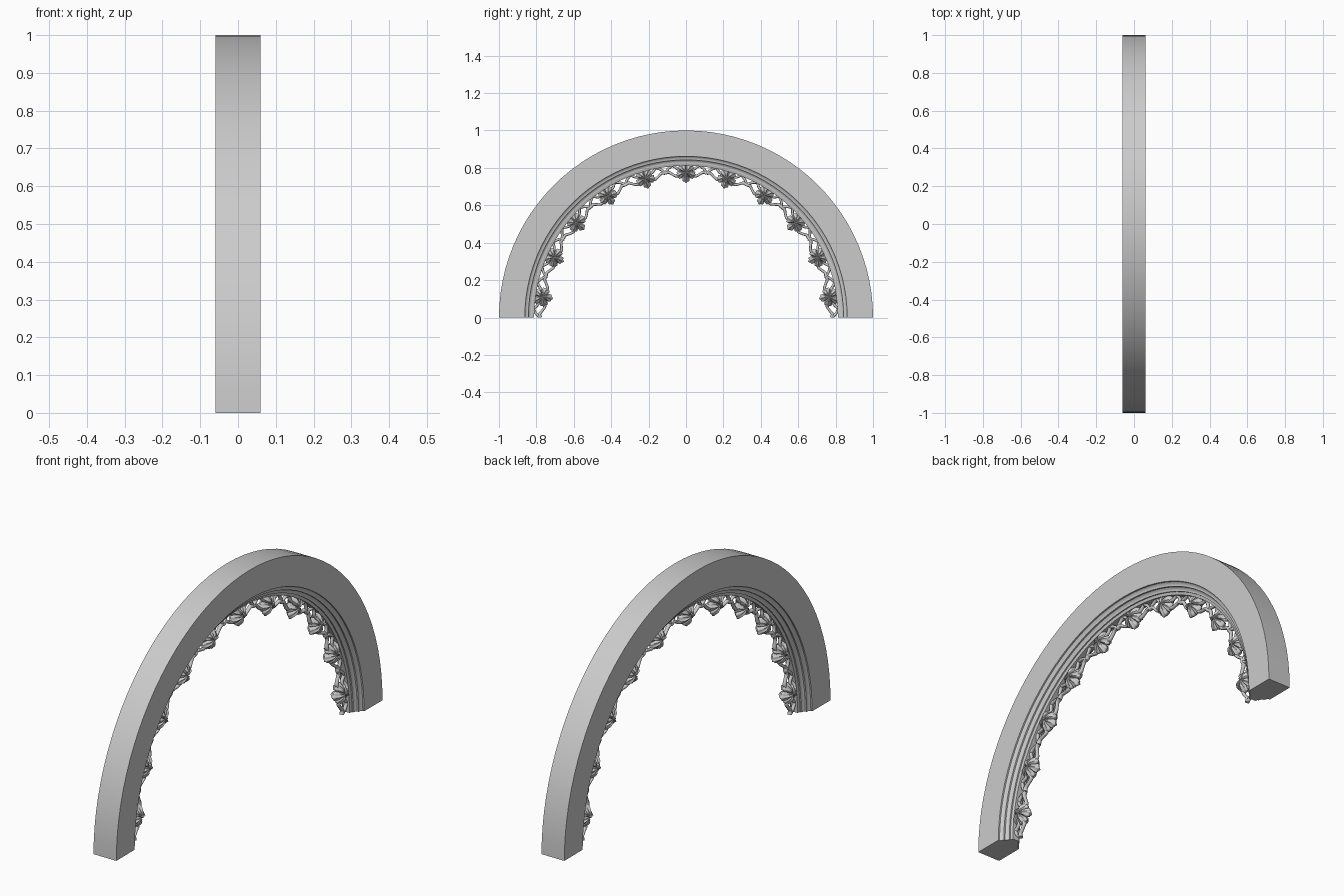
import bpy, bmesh, math
from math import sin, cos, pi

if "Cube" in bpy.data.objects:
    bpy.data.objects.remove(bpy.data.objects["Cube"])

COUNT = 11                 # leaves around the half circle
PITCH = pi / COUNT
R_LEAF = 0.775


def finish(bm, name, angle):
    bmesh.ops.recalc_face_normals(bm, faces=bm.faces)
    me = bpy.data.meshes.new(name)
    bm.to_mesh(me)
    bm.free()
    ob = bpy.data.objects.new(name, me)
    bpy.context.collection.objects.link(ob)
    bpy.ops.object.select_all(action='DESELECT')
    ob.select_set(True)
    bpy.context.view_layer.objects.active = ob
    bpy.ops.object.shade_smooth_by_angle(angle=math.radians(angle))
    return ob


# Arch ring with stepped, hollowed mouldings: (radius, half width)
half = [(1.0, .06), (.862, .06), (.862, .053), (.856, .047), (.848, .044), (.843, .044),
        (.843, .037), (.837, .031), (.830, .028), (.825, .028), (.825, .022), (.812, .018)]
profile = half + [(r, -x) for r, x in reversed(half)]
SEG = 48
bm = bmesh.new()
rings = []
for i in range(SEG + 1):
    a = pi * i / SEG
    rings.append([bm.verts.new((x, r * cos(a), r * sin(a))) for r, x in profile])
n = len(profile)
for a, b in zip(rings, rings[1:]):
    for j in range(n):
        k = (j + 1) % n
        bm.faces.new((a[j], a[k], b[k], b[j]))
bm.faces.new(rings[0])
bm.faces.new(rings[-1])
finish(bm, "arch_ring", 30)


def place(t, r, x, ang):
    """Bend local coordinates (tangent distance, radius, depth) round the arch."""
    a = ang + t / R_LEAF
    return (x, r * cos(a), max(0.0, r * sin(a)))


def tube(bm, pts, ang, sign, sides=8, steps=6):
    """Rounded stem through (tangent, radius, thickness, depth) points."""
    path = []
    ext = [pts[0]] + pts + [pts[-1]]
    for i in range(1, len(ext) - 2):
        p0, p1, p2, p3 = ext[i - 1:i + 3]
        for s in range(steps):
            u = s / steps
            path.append([.5 * (2 * b + (c - a) * u + (2 * a - 5 * b + 4 * c - d) * u * u
                               + (3 * b - a - 3 * c + d) * u ** 3)
                         for a, b, c, d in zip(p0, p1, p2, p3)])
    path.append(list(pts[-1]))
    loops = []
    for i, (t, r, w, x) in enumerate(path):
        q, p = path[min(i + 1, len(path) - 1)], path[max(i - 1, 0)]
        dt, dr = q[0] - p[0], q[1] - p[1]
        m = math.hypot(dt, dr) or 1
        loops.append([bm.verts.new(place(
            sign * (t - dr / m * w * cos(2 * pi * k / sides)),
            r + dt / m * w * cos(2 * pi * k / sides),
            x + 1.3 * w * sin(2 * pi * k / sides), ang)) for k in range(sides)])
    for a, b in zip(loops, loops[1:]):
        for k in range(sides):
            j = (k + 1) % sides
            bm.faces.new((a[k], a[j], b[j], b[k]))
    bm.faces.new(loops[0])
    bm.faces.new(loops[-1])


def leaf(bm, ang, around=60, levels=7):
    """Double-sided, domed, five-lobed leaf with grooved veins, tip toward the centre."""
    for side in (1, -1):
        centre = bm.verts.new(place(0, R_LEAF, side * .026, ang))
        prev = None
        for l in range(1, levels + 1):
            u = l / levels
            ring = []
            for k in range(around):
                th = 2 * pi * k / around
                lobe = abs(cos(2.5 * th)) ** .8
                rad = (.036 + .018 * lobe + .003 * cos(15 * th)) * u
                h = .026 * (1 - u ** 2.4) + .012 * sin(pi * u) * (lobe - .5)
                h += .004 * cos(15 * th) * u * (1 - u) * 2
                ring.append(bm.verts.new(place(rad * sin(th), R_LEAF - rad * cos(th),
                                               side * max(h, .004), ang)))
            for k in range(around):
                j = (k + 1) % around
                if prev:
                    bm.faces.new((prev[k], prev[j], ring[j], ring[k]))
                else:
                    bm.faces.new((centre, ring[k], ring[j]))
            prev = ring
        rim = prev if side == 1 else rim
    # Join front and back rims
    for k in range(around):
        j = (k + 1) % around
        bm.faces.new((rim[k], rim[j], prev[j], prev[k]))


# Stems on one side of a leaf: (tangent, radius, thickness, depth)
END = PITCH * R_LEAF / 2
STEMS = [
    [(.025, .765, .009, 0), (.050, .757, .008, 0), (.072, .768, .007, 0),
     (.092, .782, .008, 0), (END, .779, .009, 0)],
    [(END, .779, .008, 0), (.097, .796, .007, 0), (.082, .808, .007, 0), (.066, .817, .008, 0)],
    [(.025, .790, .008, 0), (.045, .796, .007, 0), (.058, .808, .007, 0), (.068, .818, .008, 0)],
    [(.020, .800, .009, 0), (.012, .812, .010, 0), (.004, .820, .010, 0)],
]

bl, bs = bmesh.new(), bmesh.new()
for i in range(COUNT):
    a = PITCH * (i + .5)
    leaf(bl, a)
    for sign in (1, -1):
        for s in STEMS:
            tube(bs, s, a, sign)
finish(bl, "leaf_ornaments", 60)
finish(bs, "leaf_stems", 60)
